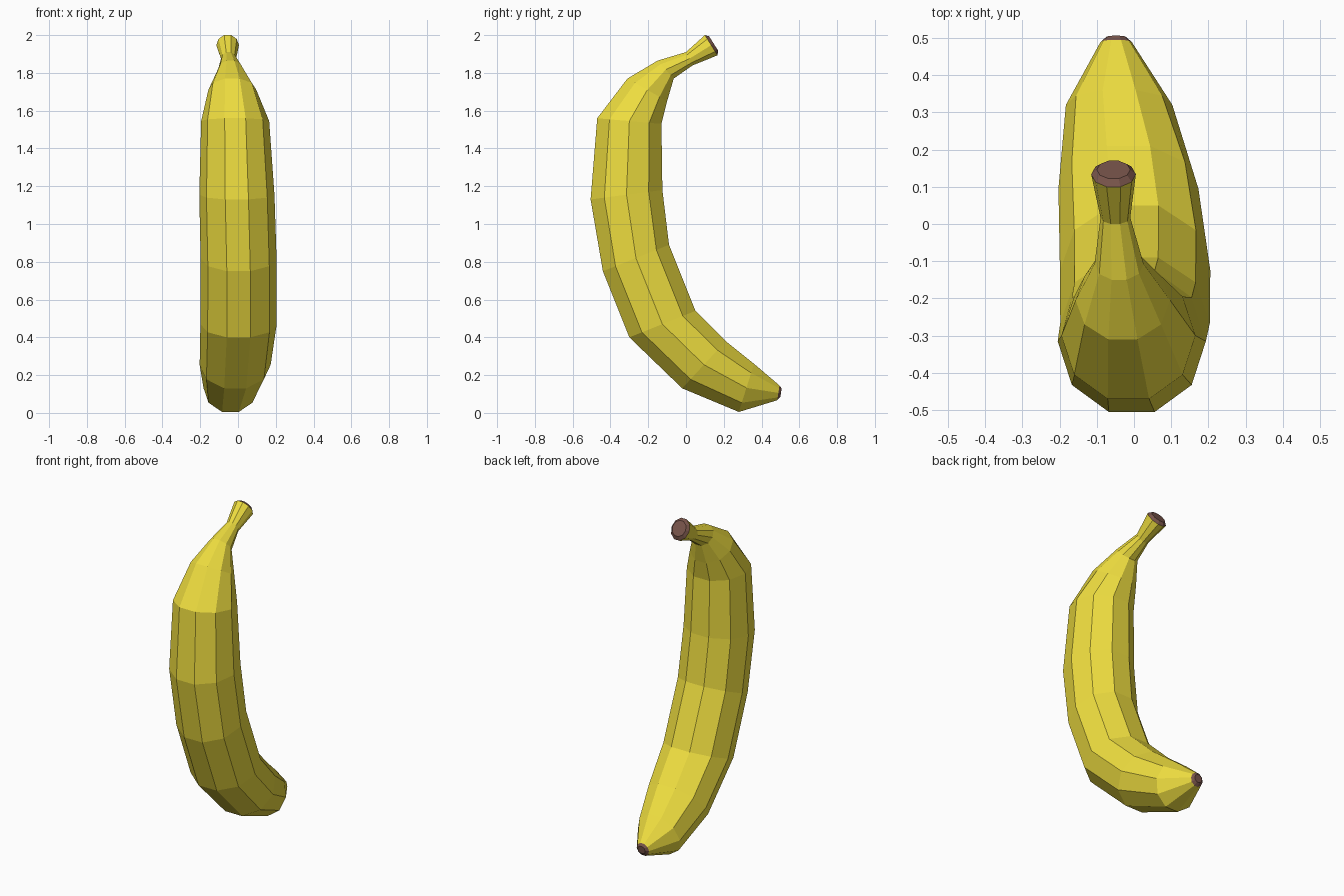
import bpy
import bmesh
import math

if "Cube" in bpy.data.objects:
    bpy.data.objects.remove(bpy.data.objects["Cube"])

SIDES = 10
HALF = math.pi / SIDES


def material(name, rgb):
    m = bpy.data.materials.new(name)
    m.diffuse_color = (*rgb, 1)
    m.use_nodes = True
    m.node_tree.nodes["Principled BSDF"].inputs["Base Color"].default_value = m.diffuse_color
    return m


def loft(name, rings, mat, cap_first=False, cap_last=False):
    """Skin ten-sided rings: (outer y, outer z, inner y, inner z, centre x, half width)."""
    bm = bmesh.new()
    loops = []
    for oy, oz, iy, iz, cx, hx in rings:
        cy, cz = (oy + iy) / 2, (oz + iz) / 2
        loop = []
        for k in range(SIDES):
            a = HALF + k * 2 * HALF
            c = math.cos(a) / math.cos(HALF)
            loop.append(bm.verts.new((cx + hx * math.sin(a),
                                      cy + (oy - cy) * c,
                                      cz + (oz - cz) * c)))
        loops.append(loop)
    for top, low in zip(loops, loops[1:]):
        for k in range(SIDES):
            n = (k + 1) % SIDES
            bm.faces.new((low[k], low[n], top[n], top[k]))
    if cap_first:
        bm.faces.new(loops[0])
    if cap_last:
        bm.faces.new(loops[-1][::-1])
    mesh = bpy.data.meshes.new(name)
    bm.to_mesh(mesh)
    bm.free()
    mesh.materials.append(mat)
    obj = bpy.data.objects.new(name, mesh)
    bpy.context.collection.objects.link(obj)
    return obj


yellow = material("peel_yellow", (0.85, 0.72, 0.05))
brown = material("dry_brown", (0.19, 0.09, 0.07))

# Curved peel, from the stem down to the blossom end
peel = [
    (0.10, 2.00, 0.167, 1.893, -0.055, 0.060),
    (0.00, 1.91, 0.035, 1.84, -0.05, 0.040),
    (-0.15, 1.865, -0.065, 1.77, -0.04, 0.066),
    (-0.31, 1.77, -0.10, 1.65, -0.03, 0.127),
    (-0.47, 1.56, -0.13, 1.53, -0.015, 0.180),
    (-0.505, 1.13, -0.125, 1.18, -0.006, 0.199),
    (-0.44, 0.75, -0.09, 0.89, 0.003, 0.201),
    (-0.30, 0.40, 0.05, 0.54, 0.003, 0.202),
    (-0.02, 0.13, 0.21, 0.38, -0.015, 0.188),
    (0.28, 0.005, 0.36, 0.26, -0.04, 0.143),
    (0.483, 0.067, 0.495, 0.145, -0.048, 0.042),
]
loft("peel", peel, yellow)

# Dry, slightly domed cap on the cut stem
loft("stem_cap", [(0.122, 1.994, 0.17, 1.918, -0.055, 0.045), peel[0]],
     brown, cap_first=True)

# Dry nub at the blossom end
loft("blossom_end", [peel[-1], (0.500, 0.085, 0.506, 0.130, -0.048, 0.026)],
     brown, cap_last=True)
